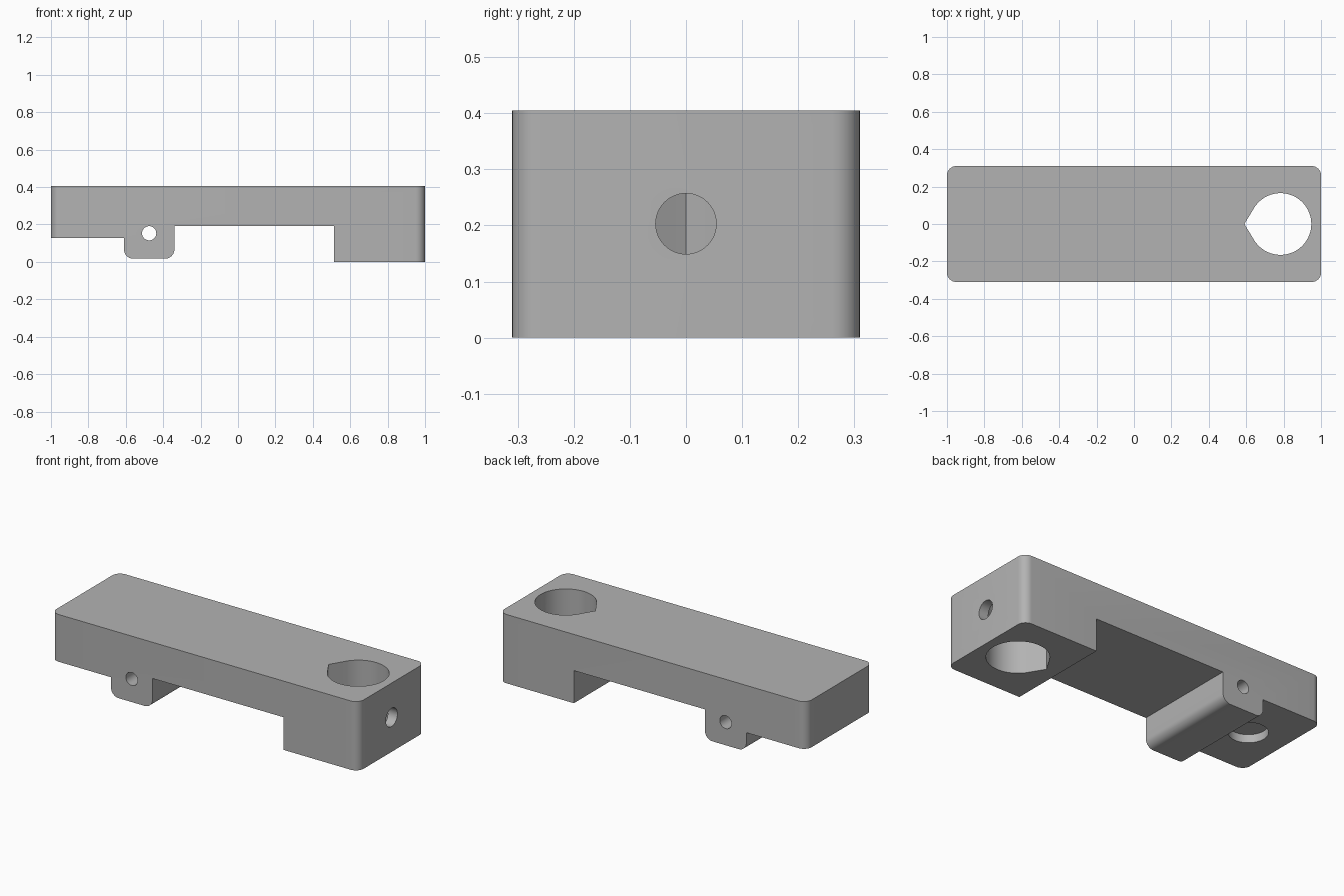
import bpy, bmesh, math
from mathutils import Vector

cube = bpy.data.objects.get("Cube")
if cube:
    bpy.data.objects.remove(cube, do_unlink=True)

HALF_W, TOP, R = 0.31, 0.405, 0.05

grey = bpy.data.materials.new("plain_grey")
grey.use_nodes = True
colour = (0.45, 0.45, 0.45, 1)
grey.diffuse_color = colour
grey.node_tree.nodes["Principled BSDF"].inputs["Base Color"].default_value = colour


def prism(name, points, direction):
    """Extrude a closed outline of 3D points along a direction."""
    bm = bmesh.new()
    face = bm.faces.new([bm.verts.new(p) for p in points])
    ext = bmesh.ops.extrude_face_region(bm, geom=[face])
    verts = [g for g in ext["geom"] if isinstance(g, bmesh.types.BMVert)]
    bmesh.ops.translate(bm, verts=verts, vec=Vector(direction))
    bmesh.ops.recalc_face_normals(bm, faces=bm.faces)
    mesh = bpy.data.meshes.new(name)
    bm.to_mesh(mesh)
    bm.free()
    mesh.materials.append(grey)
    obj = bpy.data.objects.new(name, mesh)
    bpy.context.collection.objects.link(obj)
    return obj


def arc(cx, cy, r, start, end, steps):
    return [(cx + r * math.cos(math.radians(start + (end - start) * i / steps)),
             cy + r * math.sin(math.radians(start + (end - start) * i / steps)))
            for i in range(steps + 1)]


def circle(r, n=48):
    return arc(0, 0, r, 0, 360 - 360 / n, n - 1)


# Stepped side profile with a round-cornered lug underneath
lug_l, lug_r, lug_z = -0.61, -0.34, 0.017
profile = [(-1, TOP), (-1, 0.127), (lug_l, 0.127)]
profile += arc(lug_l + R, lug_z + R, R, 180, 270, 8)
profile += arc(lug_r - R, lug_z + R, R, 270, 360, 8)
profile += [(lug_r, 0.192), (0.513, 0.192), (0.513, 0), (1, 0), (1, TOP)]
body = prism("bracket_body", [(x, -HALF_W, z) for x, z in profile], (0, 2 * HALF_W, 0))

# Rounded vertical corners at both ends
bm = bmesh.new()
bm.from_mesh(body.data)
corners = [e for e in bm.edges
           if all(abs(v.co.x) > 0.99 and abs(abs(v.co.y) - HALF_W) < 0.001 for v in e.verts)
           and abs(e.verts[0].co.z - e.verts[1].co.z) > 0.1]
bmesh.ops.bevel(bm, geom=corners, offset=R, segments=8, profile=0.5, affect='EDGES')
bm.to_mesh(body.data)
bm.free()

# Teardrop rod hole, cross screw hole, lug pin hole and blind magnet recess
rod = [(0.59, 0)] + arc(0.783, 0, 0.165, -148, 148, 56)
cutters = [
    prism("rod_hole_cutter", [(x, y, -0.1) for x, y in rod], (0, 0, 0.7)),
    prism("screw_hole_cutter", [(0.8, a, 0.203 + b) for a, b in circle(0.054)], (0.3, 0, 0)),
    prism("pin_hole_cutter", [(-0.475 + a, -0.5, 0.153 + b) for a, b in circle(0.038)], (0, 1, 0)),
    prism("recess_cutter", [(-0.77 + a, b, 0) for a, b in circle(0.105)], (0, 0, 0.175)),
]
bpy.context.view_layer.objects.active = body
for cutter in cutters:
    mod = body.modifiers.new(cutter.name, 'BOOLEAN')
    mod.operation = 'DIFFERENCE'
    mod.solver = 'EXACT'
    mod.object = cutter
    bpy.ops.object.modifier_apply(modifier=mod.name)
    bpy.data.objects.remove(cutter, do_unlink=True)

bpy.ops.object.select_all(action='DESELECT')
body.select_set(True)
bpy.ops.object.shade_smooth_by_angle(angle=math.radians(25))
